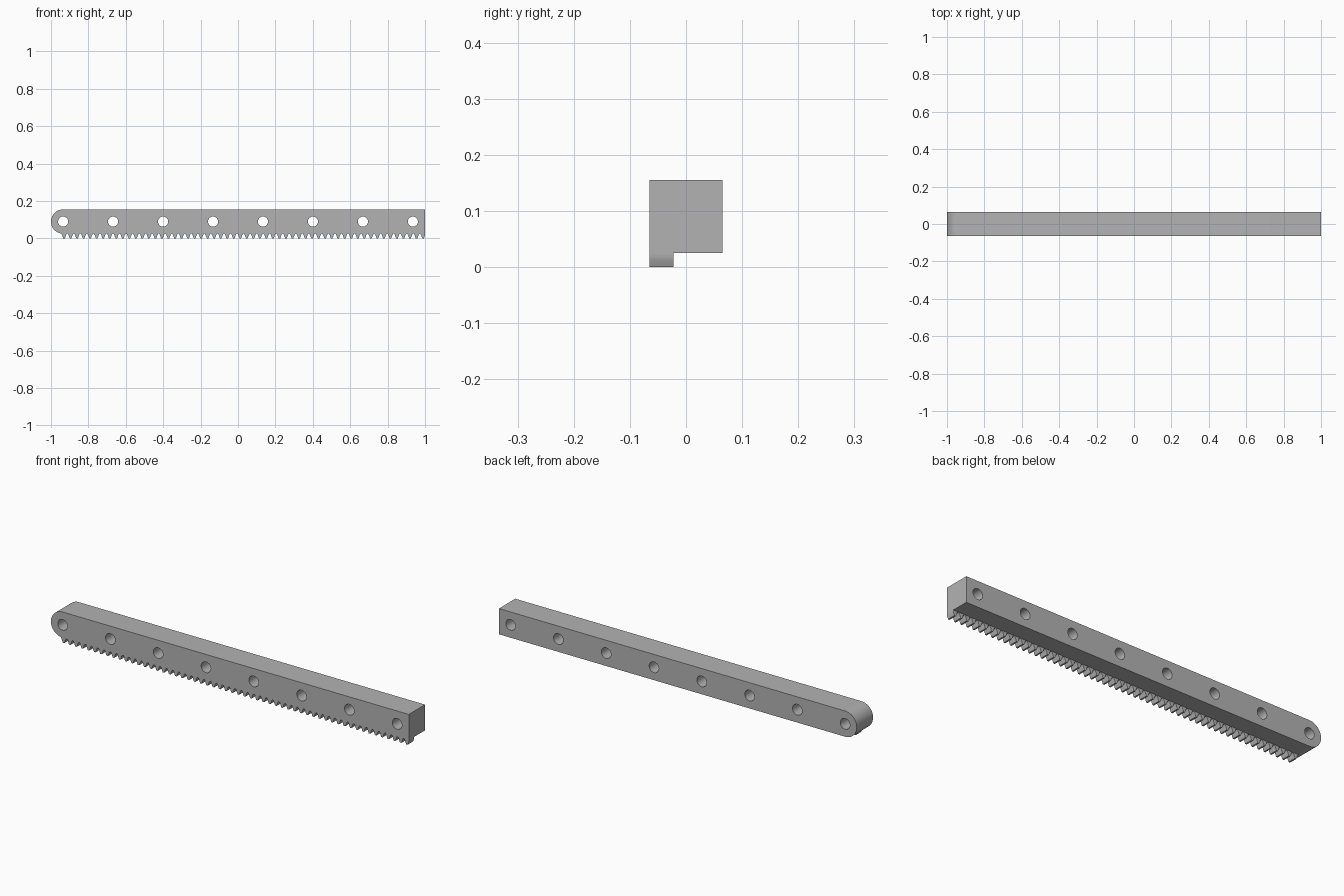
import bpy, bmesh, math

cube = bpy.data.objects.get("Cube")
if cube:
    bpy.data.objects.remove(cube, do_unlink=True)

# Main sizes
HALF = 0.065                  # half of the bar's square section
MID_Z = 0.09                  # height of the hole axis
BOTTOM = MID_Z - HALF
END_X = -1 + HALF             # centre of the rounded end
HOLE_R, HOLES = 0.027, 8
TEETH, PITCH, FIRST = 56, 0.0349, -0.93

grey = bpy.data.materials.new("mid grey")
grey.use_nodes = True
colour = (0.45, 0.45, 0.45, 1)
grey.diffuse_color = colour
grey.node_tree.nodes["Principled BSDF"].inputs["Base Color"].default_value = colour


def prism(bm, outline, y0, y1):
    """Extrude an outline in the xz plane from y0 to y1."""
    face = bm.faces.new([bm.verts.new((x, y0, z)) for x, z in outline])
    out = bmesh.ops.extrude_face_region(bm, geom=[face])
    verts = [g for g in out["geom"] if isinstance(g, bmesh.types.BMVert)]
    bmesh.ops.translate(bm, verts=verts, vec=(0, y1 - y0, 0))


def arc(cx, cz, r, a0, a1, steps):
    angles = [math.radians(a0 + (a1 - a0) * i / steps) for i in range(steps + 1)]
    return [(cx + r * math.cos(a), cz + r * math.sin(a)) for a in angles]


def make(name, outlines, y0, y1):
    bm = bmesh.new()
    for outline in outlines:
        prism(bm, outline, y0, y1)
    bmesh.ops.recalc_face_normals(bm, faces=bm.faces)
    mesh = bpy.data.meshes.new(name)
    bm.to_mesh(mesh)
    bm.free()
    mesh.materials.append(grey)
    obj = bpy.data.objects.new(name, mesh)
    bpy.context.collection.objects.link(obj)
    return obj


def activate(obj):
    bpy.ops.object.select_all(action="DESELECT")
    obj.select_set(True)
    bpy.context.view_layer.objects.active = obj


# Bar with one rounded end
bar = make("bar", [arc(END_X, MID_Z, HALF, 90, 270, 32)
                   + [(1, BOTTOM), (1, MID_Z + HALF)]], -HALF, HALF)

# Row of through holes
step = -2 * END_X / (HOLES - 1)
circles = [arc(END_X + i * step, MID_Z, HOLE_R, 0, 360, 32)[:-1] for i in range(HOLES)]
cutter = make("hole_cutter", circles, -2 * HALF, 2 * HALF)
cutter.hide_render = True
cut = bar.modifiers.new("holes", "BOOLEAN")
cut.operation = "DIFFERENCE"
cut.solver = "EXACT"
cut.object = cutter
activate(bar)
bpy.ops.object.modifier_apply(modifier=cut.name)
bpy.data.objects.remove(cutter, do_unlink=True)

# Rack teeth along the front half of the underside
half_tooth = [(0.004, 0), (0.0065, 0.006), (0.009, 0.013), (0.011, 0.019), (0.015, BOTTOM)]
outline = half_tooth + [(-x, z) for x, z in reversed(half_tooth)]
teeth = make("rack_teeth", [[(min(1, FIRST + i * PITCH + x), z) for x, z in outline]
                            for i in range(TEETH)], -HALF, -0.022)

# Smooth curved walls, sharp corners
for part in (bar, teeth):
    activate(part)
    bpy.ops.object.shade_smooth_by_angle(angle=math.radians(30))
